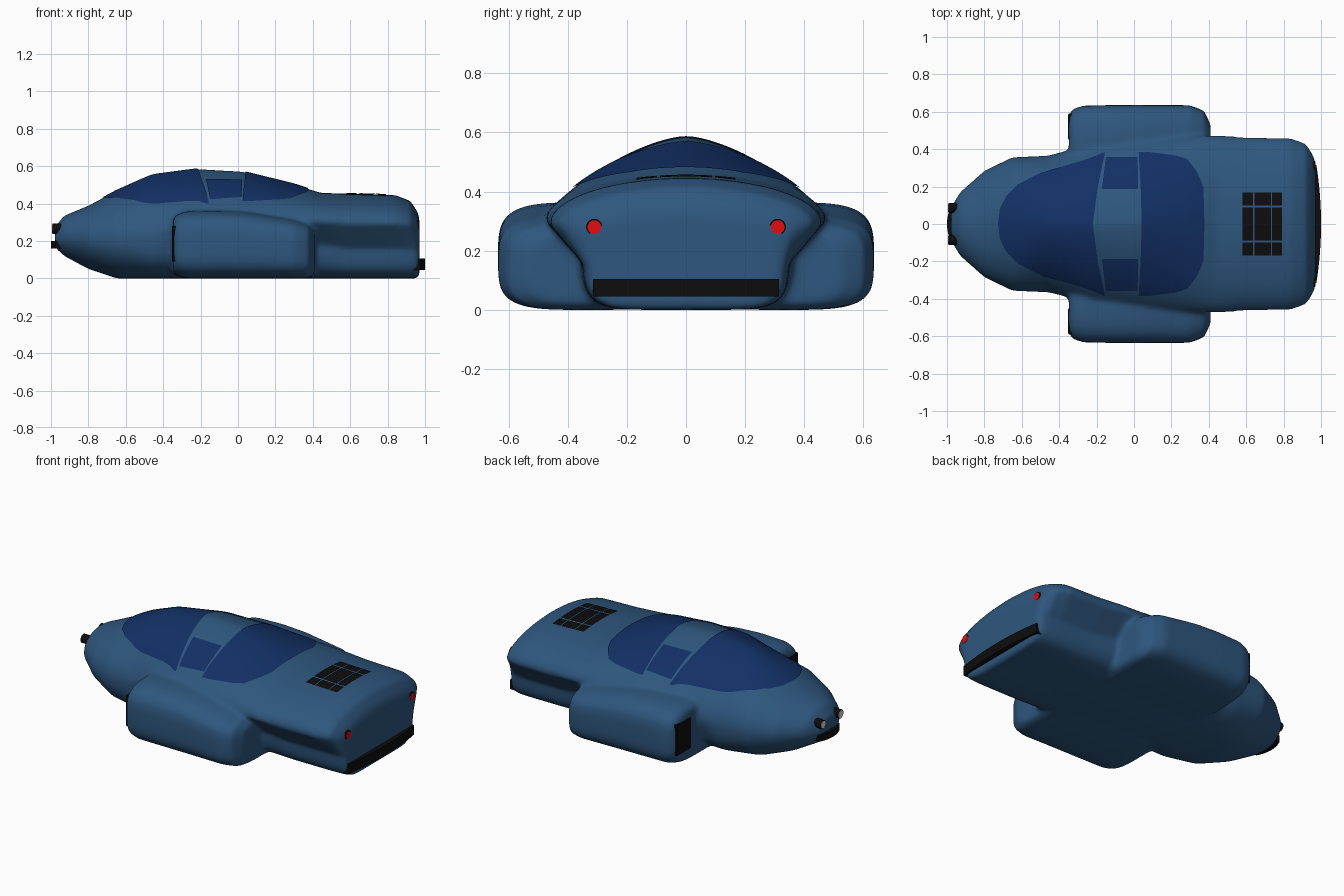
import bpy, bmesh, math
from mathutils import Vector
from mathutils.bvhtree import BVHTree

if "Cube" in bpy.data.objects:
    bpy.data.objects.remove(bpy.data.objects["Cube"])


def material(name, rgb):
    m = bpy.data.materials.new(name)
    m.diffuse_color = (*rgb, 1)
    m.use_nodes = True
    m.node_tree.nodes["Principled BSDF"].inputs["Base Color"].default_value = m.diffuse_color
    return m


PAINT = material("blue_paint", (0.028, 0.095, 0.21))
GLASS = material("dark_glass", (0.006, 0.03, 0.13))
BLACK = material("black_trim", (0.004, 0.004, 0.004))
RED = material("red_lens", (0.75, 0.004, 0.006))
WHITE = material("white_lens", (0.7, 0.72, 0.75))


def finish(name, bm, mat):
    bmesh.ops.recalc_face_normals(bm, faces=bm.faces)
    me = bpy.data.meshes.new(name)
    bm.to_mesh(me)
    bm.free()
    me.materials.append(mat)
    ob = bpy.data.objects.new(name, me)
    bpy.context.collection.objects.link(ob)
    return ob


def table(pts, v):
    """Piecewise linear lookup in (v, value...) rows."""
    for a, b in zip(pts, pts[1:]):
        if v <= b[0]:
            t = max(0, (v - a[0]) / (b[0] - a[0]))
            return [p + (q - p) * t for p, q in zip(a[1:], b[1:])]
    return list(pts[-1][1:])


def spow(v, p):
    return math.copysign(abs(v) ** p, v)


def loft(bm, stations, section, n=64):
    rings = []
    for s in stations:
        rings.append([bm.verts.new((s[0], *section(s, 2 * math.pi * i / n))) for i in range(n)])
    for a, b in zip(rings, rings[1:]):
        for i in range(n):
            j = (i + 1) % n
            bm.faces.new((a[i], a[j], b[j], b[i]))
    bm.faces.new(rings[0])
    bm.faces.new(rings[-1])


# hull: x, bottom, top, low half width, waist half width, waist z, upper and lower roundness
HULL = [(-.978, .165, .275, .09, .09, .22, 2, 2), (-.93, .12, .335, .17, .17, .22, 2, 2),
        (-.8, .05, .388, .285, .285, .22, 2, 2), (-.65, 0, .468, .357, .357, .22, 1.9, 2.2),
        (-.46, 0, .553, .365, .365, .23, 1.6, 3), (-.22, 0, .585, .38, .43, .30, 1.5, 3),
        (.03, 0, .57, .38, .46, .31, 1.5, 4), (.3, 0, .503, .36, .47, .31, 1.7, 5),
        (.44, 0, .457, .36, .475, .30, 2, 5), (.6, 0, .452, .35, .465, .29, 2, 6),
        (.84, 0, .445, .35, .46, .29, 2, 6), (.92, 0, .415, .345, .43, .285, 2, 6),
        (.958, 0, .36, .335, .37, .27, 2, 6), (.97, .005, .32, .31, .33, .25, 2, 6)]


def hull_section(s, a):
    _, zb, zt, wb, wm, zm, up, low = s
    c, d = math.cos(a), math.sin(a)
    if d >= 0:
        return wm * spow(c, 2 / up), zm + (zt - zm) * d ** (2 / up)
    z = zm - (zm - zb) * abs(d) ** (2 / low)
    t = min(1, (zm - z) / .13)
    t = t * t * (3 - 2 * t)
    return spow(c, 2 / low) * (wm + (wb - wm) * t), z


# side pods: x, bottom, top, half width
POD = [(-.348, .03, .32, .255), (-.325, .012, .345, .285), (-.27, 0, .36, .303), (-.1, 0, .364, .306),
       (.05, 0, .355, .306), (.3, 0, .315, .305), (.375, 0, .29, .275), (.41, .02, .255, .2)]

bm = bmesh.new()
loft(bm, HULL, hull_section)
for side in (-1, 1):
    loft(bm, POD, lambda s, a: (side * .33 + s[3] * spow(math.cos(a), 2 / 3.8),
                                (s[1] + s[2]) / 2 + (s[2] - s[1]) / 2 * spow(math.sin(a), 2 / 3.8)))
body = finish("body_shell", bm, PAINT)

# fuse hull and pods into one blended skin
rm = body.modifiers.new("fuse", 'REMESH')
rm.mode, rm.voxel_size, rm.use_smooth_shade = 'VOXEL', .013, True
sm = body.modifiers.new("blend", 'SMOOTH')
sm.factor, sm.iterations = .5, 9
bpy.context.view_layer.objects.active = body
body.select_set(True)
bpy.ops.object.convert(target='MESH')
body = bpy.context.view_layer.objects.active
body.data.polygons.foreach_set("use_smooth", [True] * len(body.data.polygons))
tree = BVHTree.FromObject(body, bpy.context.evaluated_depsgraph_get())


def grid_faces(bm, rows):
    for a, b in zip(rows, rows[1:]):
        for i in range(len(a) - 1):
            bm.faces.new((a[i], a[i + 1], b[i + 1], b[i]))


def patch(name, mat, y0, y1, front, back, nx=20, ny=40, lift=.005):
    """Panel draped on the body; front and back give x as a function of |y|."""
    bm = bmesh.new()
    rows = []
    for j in range(ny + 1):
        y = y0 + (y1 - y0) * j / ny
        xa, xb = table(front, abs(y))[0], table(back, abs(y))[0]
        row = []
        for i in range(nx + 1):
            x = xa + (xb - xa) * i / nx
            hit, nrm, _, _ = tree.ray_cast(Vector((x, y, 2)), Vector((0, 0, -1)))
            row.append(bm.verts.new(hit + nrm * lift))
        rows.append(row)
    grid_faces(bm, rows)
    ob = finish(name, bm, mat)
    for p in ob.data.polygons:
        p.use_smooth = True
    if ob.data.polygons[0].normal.z < 0:
        ob.data.flip_normals()


# windows
patch("windscreen", GLASS, -.378, .378,
      [(0, -.725), (.08, -.715), (.15, -.68), (.21, -.62), (.27, -.5), (.31, -.36), (.35, -.23), (.378, -.165)],
      [(0, -.22), (.19, -.195), (.378, -.155)])
patch("rear_window", GLASS, -.383, .383, [(0, .04), (.2, .035), (.383, .025)],
      [(0, .375), (.2, .37), (.28, .335), (.35, .28), (.37, .2), (.383, .07)])
for side, label in ((1, "left"), (-1, "right")):
    patch("side_window_" + label, GLASS, side * .185, side * .355,
          [(.185, -.172), (.355, -.15)], [(.185, .02), (.355, .02)], 10, 10)

# engine vents on the rear deck
for xa, xb in ((.58, .637), (.643, .732), (.738, .79)):
    for ya, yb in ((-.167, -.098), (-.088, .088), (.098, .167)):
        patch("deck_vent", BLACK, ya, yb, [(0, xa), (1, xa)], [(0, xb), (1, xb)], 4, 8)


def box(name, mat, lo, hi, bevel=.004):
    bm = bmesh.new()
    bmesh.ops.create_cube(bm, size=1)
    for v in bm.verts:
        v.co = Vector([l + (h - l) * (c + .5) for l, h, c in zip(lo, hi, v.co)])
    bmesh.ops.bevel(bm, geom=bm.edges[:], offset=bevel, segments=1, affect='EDGES')
    return finish(name, bm, mat)


def curved_bar(name, x, depth, half, sag, z0, z1, n=16):
    """Bar across the car bowed outward along x."""
    bm = bmesh.new()
    rows = []
    for i in range(n + 1):
        t = 2 * i / n - 1
        xo = x - sag * t * t
        ring = [bm.verts.new((px, t * half, pz)) for px, pz in
                ((xo, z0), (xo, z1), (xo - depth, z1), (xo - depth, z0))]
        rows.append(ring + ring[:1])
    grid_faces(bm, rows)
    bm.faces.new(rows[0][:4])
    bm.faces.new(rows[-1][:4])
    finish(name, bm, BLACK)


curved_bar("rear_bumper", 1.0, .07, .315, .025, .045, .105)
curved_bar("nose_grille", -1.0, -.05, .1, -.025, .16, .2)


def lamp(name, mat, x, y, z, r, length):
    for part, m, rad, ln in (("_bezel", BLACK, r, length), ("_lens", mat, r * .82, length + .006)):
        bm = bmesh.new()
        bmesh.ops.create_cone(bm, cap_ends=True, segments=20, radius1=rad, radius2=rad, depth=ln)
        bmesh.ops.rotate(bm, verts=bm.verts, matrix=Vector((0, 0, 1)).rotation_difference(Vector((1, 0, 0))).to_matrix())
        bmesh.ops.translate(bm, verts=bm.verts, vec=(x, y, z))
        finish(name + part, bm, m)


# lamps and pod intakes on both sides
for side in (-1, 1):
    lamp("tail_lamp", RED, .95, side * .31, .28, .028, .036)
    lamp("head_lamp", WHITE, -.97, side * .085, .265, .027, .045)
    ya, yb = sorted((side * .45, side * .59))
    box("pod_intake", BLACK, (-.352, ya, .09), (-.30, yb, .28))
